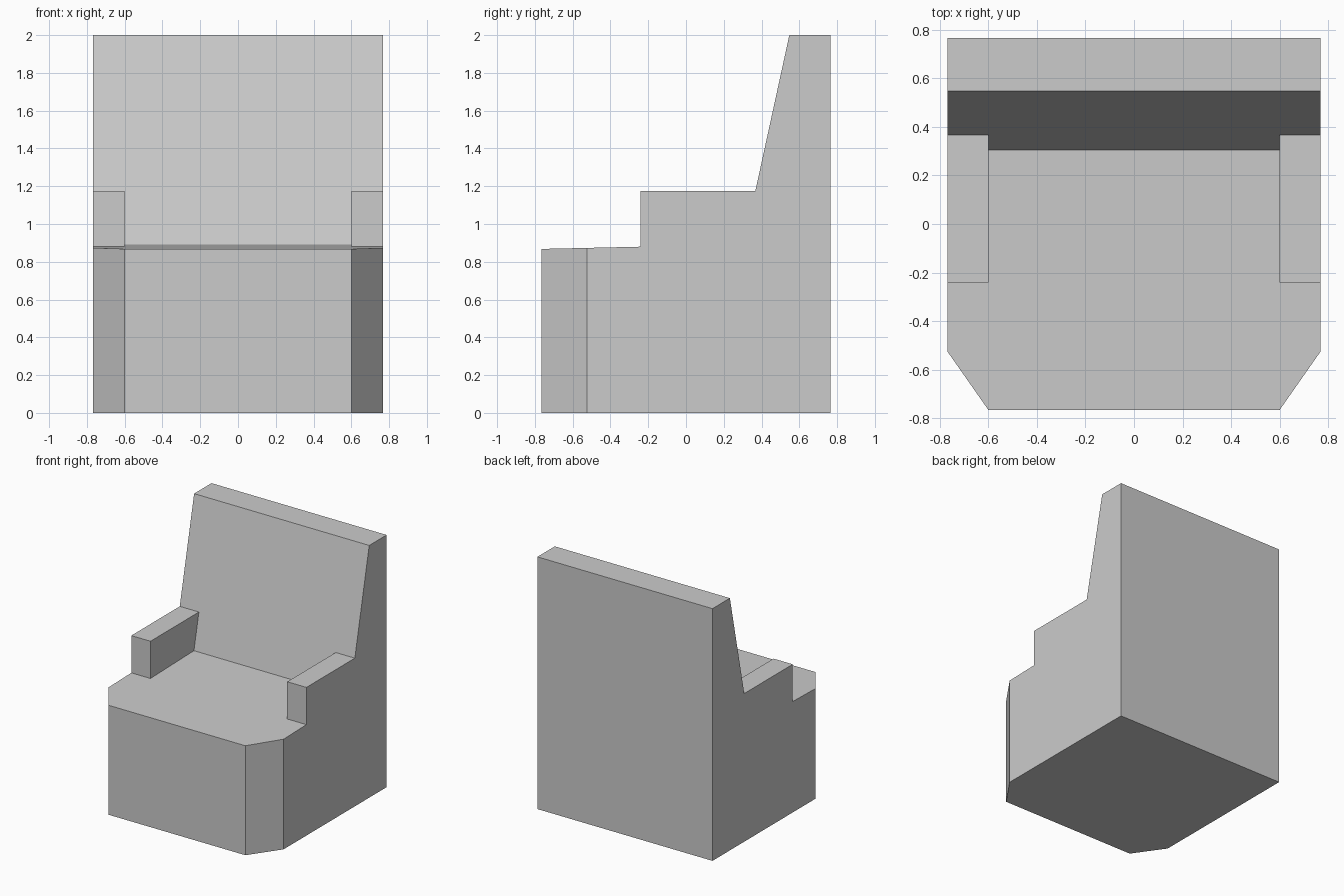
import bpy
import bmesh
from mathutils import Vector

if "Cube" in bpy.data.objects:
    bpy.data.objects.remove(bpy.data.objects["Cube"])

W, D = 0.768, 0.765          # half width, half depth
INNER = 0.6                  # inside face of the arms
ARM_Y, ARM_Z = -0.24, 1.175


def seat_z(y):
    return 0.868 + (y + D) * 0.0225


def back_y(z):
    return 0.547 + (z - 2) * 0.218


def prism(name, profile, half):
    """Extrude a (y, z) side profile across x from -half to half."""
    bm = bmesh.new()
    face = bm.faces.new([bm.verts.new((-half, y, z)) for y, z in profile])
    new = bmesh.ops.extrude_face_region(bm, geom=[face])["geom"]
    verts = [v for v in new if isinstance(v, bmesh.types.BMVert)]
    bmesh.ops.translate(bm, verts=verts, vec=(2 * half, 0, 0))
    bmesh.ops.recalc_face_normals(bm, faces=bm.faces)
    mesh = bpy.data.meshes.new(name)
    bm.to_mesh(mesh)
    bm.free()
    obj = bpy.data.objects.new(name, mesh)
    bpy.context.collection.objects.link(obj)
    return obj


# Solid armchair silhouette: base, seat front, arms and sloped backrest
chair = prism("armchair", [
    (-D, 0), (D, 0), (D, 2), (back_y(2), 2), (back_y(ARM_Z), ARM_Z),
    (ARM_Y, ARM_Z), (ARM_Y, seat_z(ARM_Y)), (-D, seat_z(-D))], W)

# Seat recess between the arms, cut in line with the seat and backrest slopes
seat_back = 0.305
recess = prism("seat_recess_cutter", [
    (ARM_Y, seat_z(ARM_Y)), (seat_back, seat_z(seat_back)),
    (back_y(ARM_Z), ARM_Z), (back_y(ARM_Z), ARM_Z + 0.1),
    (ARM_Y, ARM_Z + 0.1)], INNER)
recess.hide_render = True
cut = chair.modifiers.new("seat_recess", 'BOOLEAN')
cut.operation = 'DIFFERENCE'
cut.solver = 'EXACT'
cut.object = recess
bpy.context.view_layer.objects.active = chair
bpy.ops.object.modifier_apply(modifier=cut.name)
bpy.data.objects.remove(recess)

# Chamfer the two front corners, then merge flat regions
bm = bmesh.new()
bm.from_mesh(chair.data)
for side in (-1, 1):
    res = bmesh.ops.bisect_plane(
        bm, geom=bm.verts[:] + bm.edges[:] + bm.faces[:],
        plane_co=(side * INNER, -D, 0),
        plane_no=Vector((side * 0.24, -(W - INNER), 0)).normalized(),
        clear_outer=True)
    rim = [e for e in res["geom_cut"] if isinstance(e, bmesh.types.BMEdge)]
    bmesh.ops.contextual_create(bm, geom=rim)
bmesh.ops.remove_doubles(bm, verts=bm.verts, dist=0.0005)
bmesh.ops.dissolve_limit(bm, angle_limit=0.01, verts=bm.verts, edges=bm.edges)
bmesh.ops.recalc_face_normals(bm, faces=bm.faces)
bm.to_mesh(chair.data)
bm.free()

# Plain grey finish
grey = bpy.data.materials.new("light_grey")
grey.use_nodes = True
colour = (0.6, 0.6, 0.6, 1)
grey.diffuse_color = colour
grey.node_tree.nodes["Principled BSDF"].inputs["Base Color"].default_value = colour
chair.data.materials.clear()
chair.data.materials.append(grey)
